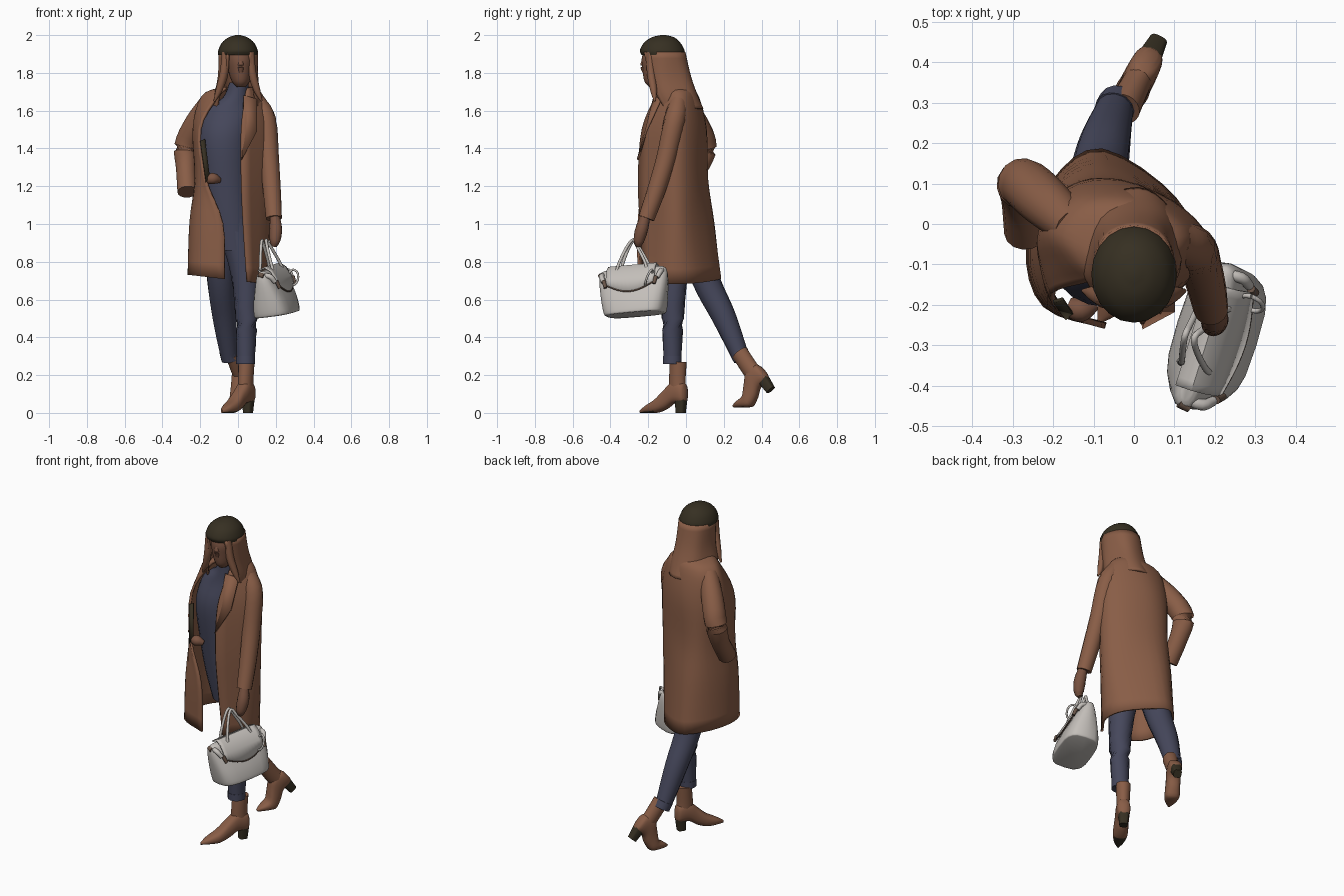
import bpy, bmesh
from math import sin, cos, pi, radians, copysign
from mathutils import Vector, Matrix

cube = bpy.data.objects.get("Cube")
if cube:
    bpy.data.objects.remove(cube)


def material(name, *rgb):
    m = bpy.data.materials.new(name)
    m.use_nodes = True
    m.diffuse_color = (*rgb, 1)
    m.node_tree.nodes["Principled BSDF"].inputs["Base Color"].default_value = (*rgb, 1)
    return m


BROWN = material("warm brown", 0.25, 0.11, 0.062)
SKIN = material("skin brown", 0.19, 0.085, 0.052)
DARK = material("dark hair", 0.037, 0.029, 0.016)
NAVY = material("dusty navy", 0.06, 0.063, 0.105)
BAG = material("pale leather", 0.55, 0.52, 0.49)
TRIM = material("bag trim", 0.14, 0.09, 0.065)


def build(name, bm, mat, thickness=0, matrix=None):
    bmesh.ops.recalc_face_normals(bm, faces=bm.faces)
    mesh = bpy.data.meshes.new(name)
    bm.to_mesh(mesh)
    bm.free()
    mesh.materials.append(mat)
    mesh.shade_smooth()
    mesh.set_sharp_from_angle(angle=radians(50))
    ob = bpy.data.objects.new(name, mesh)
    bpy.context.collection.objects.link(ob)
    if matrix:
        ob.matrix_world = matrix
    if thickness:
        mod = ob.modifiers.new("thickness", 'SOLIDIFY')
        mod.thickness = thickness
        mod.offset = 0
    return ob


def spline(rows, steps=4):
    """Smooth curve through rows of numbers (Catmull-Rom)."""
    rows = [Vector(r) for r in rows]
    rows = [rows[0] * 2 - rows[1]] + rows + [rows[-1] * 2 - rows[-2]]
    out = []
    for a, b, c, d in zip(rows, rows[1:], rows[2:], rows[3:]):
        for i in range(steps):
            t = i / steps
            out.append((b * 2 + (c - a) * t + (a * 2 - b * 5 + c * 4 - d) * t * t
                        + (b * 3 - a - c * 3 + d) * t ** 3) / 2)
    return out + [rows[-2]]


def loft(name, rings, mat, closed=True, **kw):
    """Skin a list of point rings; closed rings also get end caps."""
    bm = bmesh.new()
    vs = [[bm.verts.new(p) for p in ring] for ring in rings]
    n = len(vs[0])
    for a, b in zip(vs, vs[1:]):
        for i in range(n if closed else n - 1):
            j = (i + 1) % n
            bm.faces.new((a[i], a[j], b[j], b[i]))
    if closed:
        bm.faces.new(vs[0])
        bm.faces.new(vs[-1])
    return build(name, bm, mat, **kw)


def oval(power=1.0, n=20):
    f = lambda v: copysign(abs(v) ** power, v)
    return [(f(cos(2 * pi * i / n)), f(sin(2 * pi * i / n))) for i in range(n)]


def stack(name, rows, mat, power=1.0, steps=4, **kw):
    """Level ovals; rows are x, y, z, half width, half depth."""
    rows = spline(rows, steps) if steps > 1 else rows
    return loft(name, [[(x + u * a, y + v * b, z) for u, v in oval(power)]
                       for x, y, z, a, b in rows], mat, **kw)


def tube(name, rows, mat, steps=4, **kw):
    """Round limb along a path; rows are x, y, z, radius."""
    rows = spline(rows, steps)
    rings = []
    for i, r in enumerate(rows):
        d = rows[min(i + 1, len(rows) - 1)].xyz - rows[max(i - 1, 0)].xyz
        q = d.to_track_quat('Z', 'Y')
        rings.append([r.xyz + q @ Vector((u * r.w, v * r.w, 0)) for u, v in oval(n=14)])
    return loft(name, rings, mat, **kw)


def shell(name, levels, mat, thickness, tilt=0):
    """Garment or hair open at the front; levels hold z and plan points in cm."""
    flat = [[z] + [c for p in plan for c in p] for z, *plan in levels]
    rings = []
    for row in spline(flat):
        plan = spline([row[i:i + 2] for i in range(1, len(row), 2)])
        drop = tilt * max(0, 1 - (row[0] - 70) / 50)
        rings.append([(p[0] / 100, p[1] / 100, row[0] / 100 - drop * p[0]) for p in plan])
    return loft(name, rings, mat, closed=False, thickness=thickness)


def panel(name, points, mat, thickness):
    bm = bmesh.new()
    bm.faces.new([bm.verts.new(p) for p in points])
    build(name, bm, mat, thickness=thickness)


# Coat body, from right front edge around the back to left front edge
shell("coat_body", [
    (70, (-7, -25), (-22, -20), (-26, -6), (-20, 10), (-8, 18), (10, 6), (14, -8), (5, -22)),
    (100, (-8, -25), (-21, -20), (-25, -6), (-18, 10), (-6, 14), (12, 3), (16, -8), (3, -24)),
    (124, (-17, -22), (-21, -16), (-22, -3), (-16, 9), (-4, 10.5), (12, 3), (17, -8), (2, -25)),
    (150, (-20, -17), (-22, -11), (-23, -2), (-16, 8), (-3, 10), (12, 3), (17, -7), (2, -23)),
    (167, (-11, -14), (-16, -9), (-19, -2), (-13, 5), (-1, 6), (9, 2), (13, -5), (4, -16)),
    (172, (-6, -13), (-8, -11), (-9, -7), (-6, -1), (0, 2), (6, 0), (8, -6), (5, -13)),
], BROWN, 0.014, tilt=0.0012)

# Left lapel and dark lining on the right opening
panel("left_lapel", [(.03, -.165, 1.68), (.1, -.135, 1.66), (.1, -.212, 1.49), (.02, -.255, 1.34)],
      BROWN, 0.012)
panel("right_lining", [(-.2, -.192, 1.44), (-.175, -.185, 1.45), (-.15, -.222, 1.25),
                       (-.17, -.234, 1.22)], DARK, 0.008)

# Sleeves
tube("left_sleeve", [(.1, -.04, 1.65, .045), (.145, -.06, 1.55, .057), (.165, -.105, 1.35, .052),
                     (.18, -.16, 1.17, .048), (.19, -.21, 1.03, .043)], BROWN)
tube("right_sleeve", [(-.15, -.01, 1.65, .05), (-.22, .055, 1.53, .064), (-.275, .1, 1.41, .063),
                      (-.275, .06, 1.29, .053), (-.268, -.02, 1.17, .053)], BROWN)

# Hands
tube("left_hand", [(.195, -.215, 1.04, .026), (.2, -.235, .97, .034), (.195, -.25, .91, .028),
                   (.19, -.25, .88, .014)], SKIN)
tube("right_hand", [(-.16, -.205, 1.235, .024), (-.13, -.212, 1.24, .03),
                    (-.095, -.2, 1.23, .014)], SKIN)

# Sweater with high neck
stack("sweater", [(-.02, -.06, .86, .095, .085), (-.04, -.06, 1.02, .12, .105),
                  (-.06, -.06, 1.2, .13, .125), (-.07, -.075, 1.45, .14, .13),
                  (-.04, -.07, 1.6, .13, .1), (-.01, -.09, 1.67, .07, .07),
                  (.005, -.1, 1.75, .05, .055)], NAVY)

# Trousers
tube("left_trouser_leg", [(-.02, -.06, 1.02, .1), (.035, -.065, .75, .076), (.045, -.07, .5, .06),
                          (.04, -.072, .26, .046)], NAVY)
tube("right_trouser_leg", [(-.09, .02, 1.02, .1), (-.09, .1, .72, .076), (-.072, .2, .51, .064),
                           (-.045, .292, .29, .045)], NAVY)
tube("left_cuff", [(.04, -.072, .3, .05), (.04, -.072, .26, .05)], NAVY)
tube("right_cuff", [(-.05, .28, .325, .049), (-.04, .298, .285, .049)], NAVY)


# Ankle boots, built pointing along local x; bend lifts the toes of the pitched foot
def boot(side, place, yaw, pitch, bend):
    m = (Matrix.Translation(place) @ Matrix.Rotation(radians(yaw), 4, 'Z')
         @ Matrix.Rotation(radians(pitch), 4, 'Y'))
    sections = [(-.055, .016, .07, .125), (-.038, .036, .05, .16), (.02, .04, .05, .17),
                (.07, .04, .02, .13), (.13, .042, 0, .075), (.19, .03, 0, .042),
                (.235, .006, 0, .015)]
    rings = []
    for x, w, lo, hi in spline(sections):
        lift = max(0, x - .12) * bend
        rings.append([(x - lift * .25, v * w, (lo + hi) / 2 + u * (hi - lo) / 2 + lift * .6)
                      for u, v in oval(0.8)])
    foot = loft(side + "_boot_foot", rings, BROWN, matrix=m)
    stack(side + "_boot_shaft", [(-.002, 0, .09, .05, .036), (.002, 0, .16, .047, .037),
                                 (-.005, 0, .27, .046, .042)], BROWN, matrix=m)
    stack(side + "_boot_heel", [(-.02, 0, 0, .024, .023), (-.023, 0, .075, .03, .03)],
          DARK, power=.6, steps=1, matrix=m)
    return foot


front_foot = boot("left", (.042, -.045, 0), -123, 0, 0)
boot("right", (.05, .435, .108), -117, 40, 1)

# Dark toe sole on the planted boot
front_foot.data.materials.append(DARK)
for face in front_foot.data.polygons:
    if face.normal.z < -.6 and face.center.x > .13:
        face.material_index = 1

# Head
stack("head", [(.015, -.165, 1.725, .022, .03), (.015, -.15, 1.755, .048, .07),
               (.012, -.138, 1.82, .067, .093), (.01, -.13, 1.88, .077, .104),
               (0, -.12, 1.95, .07, .09)], SKIN)
tube("nose", [(.013, -.216, 1.885, .01), (.015, -.226, 1.84, .016), (.015, -.22, 1.805, .012)], SKIN)

# Hair: dark crown, long lighter lengths and front locks
stack("hair_crown", [(0, -.122, 1.895, .105, .114), (0, -.126, 1.92, .104, .118),
                     (0, -.126, 1.96, .085, .096), (0, -.122, 1.988, .05, .06),
                     (0, -.12, 2.0, .012, .014)], DARK)
shell("hair_lengths", [
    (161, (-11, -13), (-13, -8), (-8, 4.5), (1, 8.5), (8, 4), (11, -5), (10, -11)),
    (168, (-10, -16), (-12, -10), (-8, 2), (1, 5.5), (8, 2), (11, -9), (9, -15)),
    (178, (-6, -19), (-10, -12), (-7, -1), (1, 2), (7, -1), (10, -12), (7, -19)),
    (191, (-5, -22), (-9.5, -13), (-7, -4), (0, -1), (7, -4), (10, -13), (6, -22)),
], BROWN, 0.014)
for side, s in (("left", 1), ("right", -1)):
    tube(side + "_front_lock", [(s * .065, -.19, 1.91, .02), (s * .075, -.185, 1.8, .022),
                                (s * .1, -.172, 1.71, .018), (s * .125, -.165, 1.65, .005)], BROWN)

# Handbag, long axis along local y
bag = (Matrix.Translation((.208, -.268, .52)) @ Matrix.Rotation(radians(-18), 4, 'Z')
       @ Matrix.Rotation(radians(-7), 4, 'Y') @ Matrix.Rotation(radians(5), 4, 'X'))
stack("bag_body", [(0, 0, 0, .09, .15), (0, 0, .01, .102, .163), (0, 0, .08, .092, .176),
                   (0, 0, .18, .058, .188), (0, 0, .23, .036, .184), (0, 0, .245, .018, .165)],
      BAG, power=.6, matrix=bag)

# Flap with a curved lower edge, wrapped over the top
flap = []
for i in range(13):
    y = -.135 + i * .27 / 12
    low = .16 - .045 * sin(i * pi / 12)
    flap.append([(-.03, y, .25), (.012, y, .262), (.042, y, .238), (.064, y, .19),
                 (.104 - (low - .06) * .33, y, low)])
loft("bag_flap", flap, BAG, closed=False, thickness=.008, matrix=bag)
loft("bag_flap_edge", [[Vector(r[-1]) + Vector((.001, 0, d)) for d in (.003, -.004)] for r in flap],
     TRIM, closed=False, thickness=.006, matrix=bag)

# Handles, side buckles and hanging fob
for side, x in (("outer", .03), ("inner", -.03)):
    tube(side + "_bag_handle", [(x * 1.5, -.08, .2, .008), (x * 1.1, -.075, .26, .008),
                                (x * .6 - .01, -.03, .36, .008), (x * .4 - .015, .005, .4, .008),
                                (x * .6 - .01, .03, .36, .008), (x * 1.1, .08, .26, .008),
                                (x * 1.5, .085, .2, .008)], BAG, matrix=bag)
for side, s in (("front", -1), ("rear", 1)):
    tube(side + "_bag_strap", [(.062, s * .15, .18, .012), (.04, s * .165, .215, .014),
                               (-.02, s * .16, .225, .012)], BAG, matrix=bag)
    tube(side + "_bag_buckle", [(.078, s * .135, .145, .009), (.068, s * .145, .185, .011)],
         TRIM, matrix=bag)
tube("bag_end_clasp", [(.015, -.18, .22, .013), (-.012, -.175, .23, .013)], TRIM, matrix=bag)
tube("bag_fob", [(.08 + .03 * sin(a * pi / 4), .11 + .02 * cos(a * pi / 4),
                  .18 + .04 * cos(a * pi / 4), .006) for a in range(9)], BAG, steps=2, matrix=bag)
